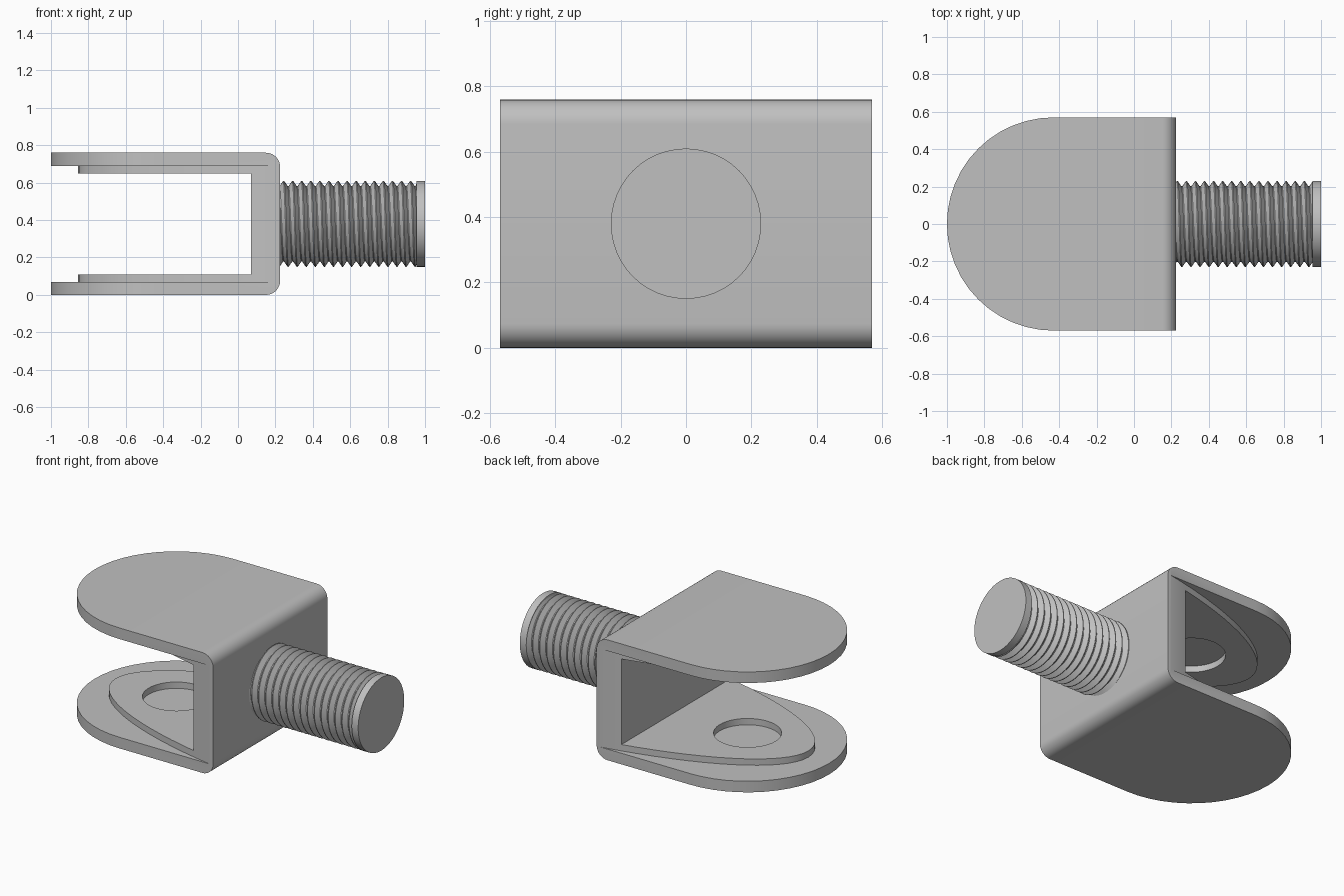
import bpy, bmesh, math
from mathutils import Vector

if "Cube" in bpy.data.objects:
    bpy.data.objects.remove(bpy.data.objects["Cube"])

HEIGHT, HALF_W, FACE_X = 0.76, 0.57, 0.225
PLATE, PAD = 0.07, 0.11          # heights of outer plate and raised pad
EYE_X, EYE_R = -0.43, 0.195      # centre and radius of the round recess

steel = bpy.data.materials.new("grey_steel")
steel.use_nodes = True
colour = (0.53, 0.53, 0.53, 1)
steel.diffuse_color = colour
steel.node_tree.nodes["Principled BSDF"].inputs["Base Color"].default_value = colour


def finish(name, bm):
    bmesh.ops.recalc_face_normals(bm, faces=bm.faces)
    mesh = bpy.data.meshes.new(name)
    bm.to_mesh(mesh)
    bm.free()
    mesh.materials.append(steel)
    obj = bpy.data.objects.new(name, mesh)
    bpy.context.collection.objects.link(obj)
    return obj


def prism(outline, z0, z1):
    """Extrude a plan outline between two heights."""
    bm = bmesh.new()
    face = bm.faces.new([bm.verts.new((x, y, z0)) for x, y in outline])
    side = bmesh.ops.extrude_face_region(bm, geom=[face])["geom"]
    top = [v for v in side if isinstance(v, bmesh.types.BMVert)]
    bmesh.ops.translate(bm, verts=top, vec=(0, 0, z1 - z0))
    return bm


def arc(cx, r, a0, a1, n):
    return [(cx + r * math.cos(a0 + (a1 - a0) * i / n),
             r * math.sin(a0 + (a1 - a0) * i / n)) for i in range(n + 1)]


def activate(obj):
    bpy.ops.object.select_all(action="DESELECT")
    obj.select_set(True)
    bpy.context.view_layer.objects.active = obj


def smooth(obj):
    activate(obj)
    bpy.ops.object.shade_smooth_by_angle(angle=math.radians(28))


def cut(obj, cutter):
    cutter.hide_render = True
    mod = obj.modifiers.new("cut", "BOOLEAN")
    mod.operation, mod.solver, mod.object = "DIFFERENCE", "EXACT", cutter
    activate(obj)
    bpy.ops.object.modifier_apply(modifier=mod.name)
    bpy.data.objects.remove(cutter)


# Yoke body: round-ended block with the two bend edges rounded
plan = arc(EYE_X, HALF_W, math.pi / 2, 1.5 * math.pi, 24)
plan += [(FACE_X, -HALF_W), (FACE_X, HALF_W)]
bm = prism(plan, 0, HEIGHT)
bends = [e for e in bm.edges
         if all(v.co.x > FACE_X - 0.01 for v in e.verts)
         and abs(e.verts[0].co.z - e.verts[1].co.z) < 0.01]
bmesh.ops.bevel(bm, geom=bends, offset=0.075, segments=8, profile=0.5,
                affect="EDGES", clamp_overlap=False)
yoke = finish("yoke", bm)

# Trim outside the tapered pad outline, between the plates
p = [Vector(c) for c in ((0.2, HALF_W), (-0.4, 0.46), (-0.855, 0.24), (-0.855, 0))]
curve = []
for i in range(17):
    t = i / 16
    s = 1 - t
    curve.append(p[0] * s**3 + p[1] * 3 * s * s * t + p[2] * 3 * s * t * t + p[3] * t**3)
taper = [(c.x, c.y) for c in curve]
taper += [(x, -y) for x, y in reversed(taper[:-1])]
taper += [(0.2, -0.7), (-1.2, -0.7), (-1.2, 0.7), (0.2, 0.7)]
cut(yoke, finish("taper_cutter", prism(taper, PLATE, HEIGHT - PLATE)))

# Open slot between the pads
slot = [(-1.3, -0.8), (0.07, -0.8), (0.07, 0.8), (-1.3, 0.8)]
cut(yoke, finish("slot_cutter", prism(slot, PAD, HEIGHT - PAD)))

# Round recesses in both pads
eye = arc(EYE_X, EYE_R, 0, 2 * math.pi, 40)[:-1]
cut(yoke, finish("eye_cutter", prism(eye, PLATE, HEIGHT - PLATE)))
smooth(yoke)

# Threaded shank: a helical V profile clamped between the wall and the tip
PITCH, CREST, ROOT, SEG = 0.0485, 0.23, 0.202, 48
START, END, MID = FACE_X - 0.02, 0.96, HEIGHT / 2
profile = [(0, ROOT), (0.1, ROOT), (0.5, CREST), (0.6, CREST)]
turns = range(-2, int((END - START) / PITCH) + 2)
stations = [((k + f) * PITCH, r) for k in turns for f, r in profile]
bm = bmesh.new()
columns = []
for j in range(SEG + 1):
    a = 2 * math.pi * j / SEG
    column = []
    for s, r in stations:
        x = min(max(START + s + PITCH * j / SEG, START), END)
        column.append(bm.verts.new((x, r * math.cos(a), MID + r * math.sin(a))))
    columns.append(column)
for a, b in zip(columns, columns[1:]):
    for i in range(len(stations) - 1):
        bm.faces.new((a[i], a[i + 1], b[i + 1], b[i]))
bmesh.ops.remove_doubles(bm, verts=bm.verts, dist=0.0002)
smooth(finish("threaded_shank", bm))

# Plain collar at the tip of the shank
bm = bmesh.new()
bmesh.ops.create_cone(bm, cap_ends=True, segments=SEG, radius1=CREST,
                      radius2=CREST, depth=1 - END + 0.005)
for v in bm.verts:
    v.co = (v.co.z + (1 + END - 0.005) / 2, v.co.x, v.co.y + MID)
smooth(finish("shank_tip", bm))
